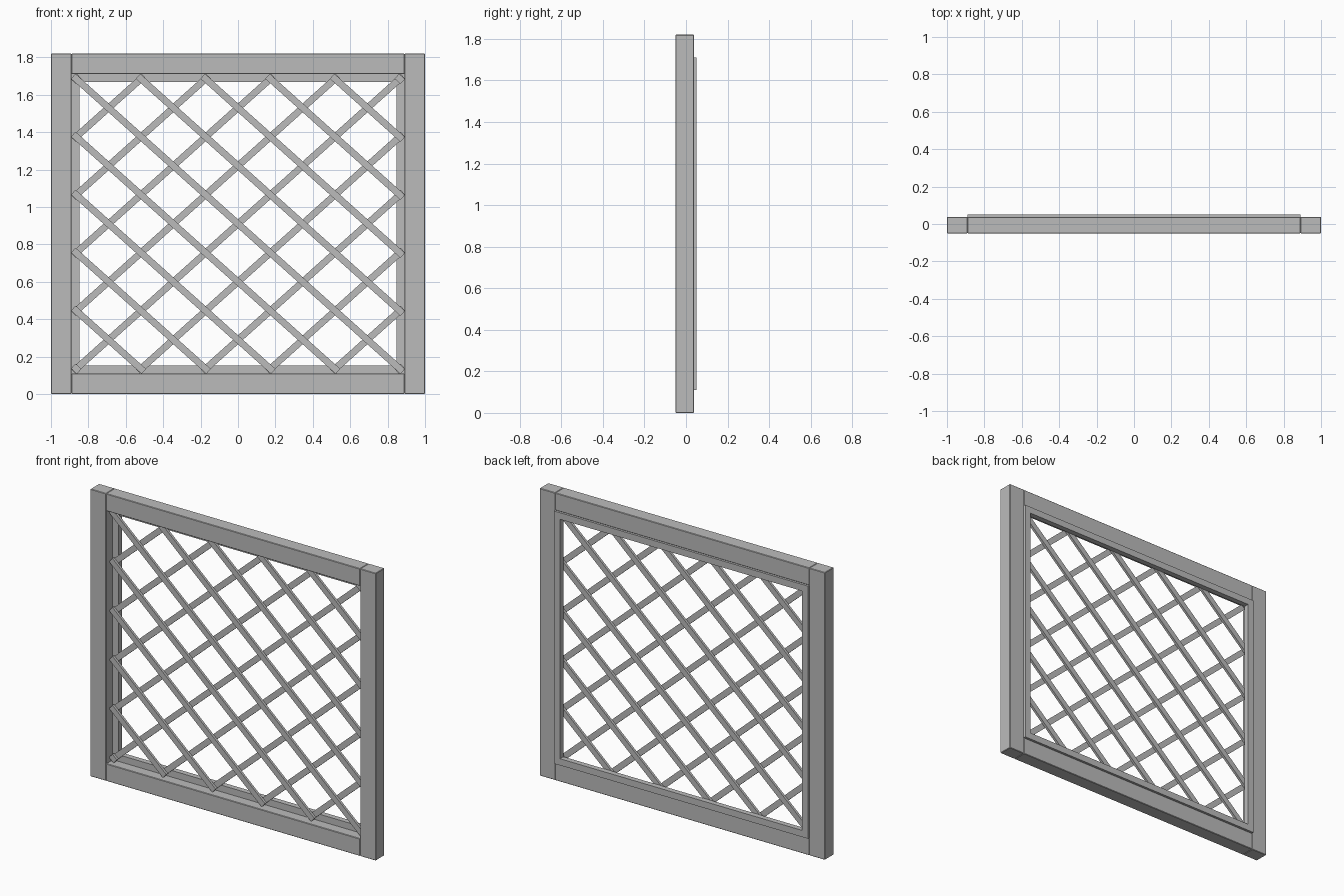
import bpy
import math

cube = bpy.data.objects.get("Cube")
if cube:
    bpy.data.objects.remove(cube, do_unlink=True)

grey = bpy.data.materials.new("plain_grey")
grey.use_nodes = True
colour = (0.5, 0.5, 0.5, 1)
grey.diffuse_color = colour
grey.node_tree.nodes["Principled BSDF"].inputs["Base Color"].default_value = colour


def box(name, centre, size, angle=0, bevel=0):
    """Box turned about the y axis, with optional softened edges."""
    bpy.ops.mesh.primitive_cube_add(size=1, location=centre, rotation=(0, angle, 0))
    ob = bpy.context.object
    ob.name = name
    ob.scale = size
    bpy.ops.object.transform_apply(location=False, rotation=False, scale=True)
    ob.data.materials.append(grey)
    if bevel:
        mod = ob.modifiers.new("edge", "BEVEL")
        mod.width = bevel
        mod.segments = 1
    return ob


HEIGHT = 1.82
MID = HEIGHT / 2
INNER_X, INNER_Z = 0.89, 0.80      # half size of the framed opening
FRONT, BACK, STOP_BACK = -0.05, 0.038, 0.05
STOP_FRONT, STOP_WIDTH = 0.016, 0.042
frame_y, frame_d = (FRONT + BACK) / 2, BACK - FRONT
stop_y, stop_d = (STOP_FRONT + STOP_BACK) / 2, STOP_BACK - STOP_FRONT

# Outer frame and the thinner stop strips behind the lattice
for side, label in ((1, "left"), (-1, "right")):
    box(label + "_post", (side * (1 + INNER_X) / 2, frame_y, MID),
        (1 - INNER_X, frame_d, HEIGHT), bevel=0.003)
    box(label + "_stop", (side * (INNER_X - STOP_WIDTH / 2), stop_y, MID),
        (STOP_WIDTH, stop_d, 2 * INNER_Z))
for side, label in ((1, "top"), (-1, "bottom")):
    box(label + "_rail", (0, frame_y, MID + side * (MID + INNER_Z) / 2),
        (2 * INNER_X, frame_d, MID - INNER_Z), bevel=0.003)
    box(label + "_stop", (0, stop_y, MID + side * (INNER_Z - STOP_WIDTH / 2)),
        (2 * (INNER_X - STOP_WIDTH), stop_d, STOP_WIDTH))

# Lattice: two layers of diagonal slats over a grid of square cells
CELLS = 5
STEP_X, STEP_Z = 0.346, 0.31
SLAT_WIDTH, SLAT_DEPTH, OVERHANG = 0.036, 0.016, 0.021
step = math.hypot(STEP_X, STEP_Z)
tilt = math.atan2(STEP_Z, STEP_X)
for slope, layer, label in ((-1, 0, "front"), (1, 1, "back")):
    y = STOP_FRONT - SLAT_DEPTH * (1.5 - layer)
    for i in range(-CELLS, CELLS + 1):
        length = (CELLS - abs(i)) * step + 2 * OVERHANG
        box(f"{label}_slat", (i * STEP_X / 2, y, MID - slope * i * STEP_Z / 2),
            (length, SLAT_DEPTH, SLAT_WIDTH), angle=-slope * tilt)
